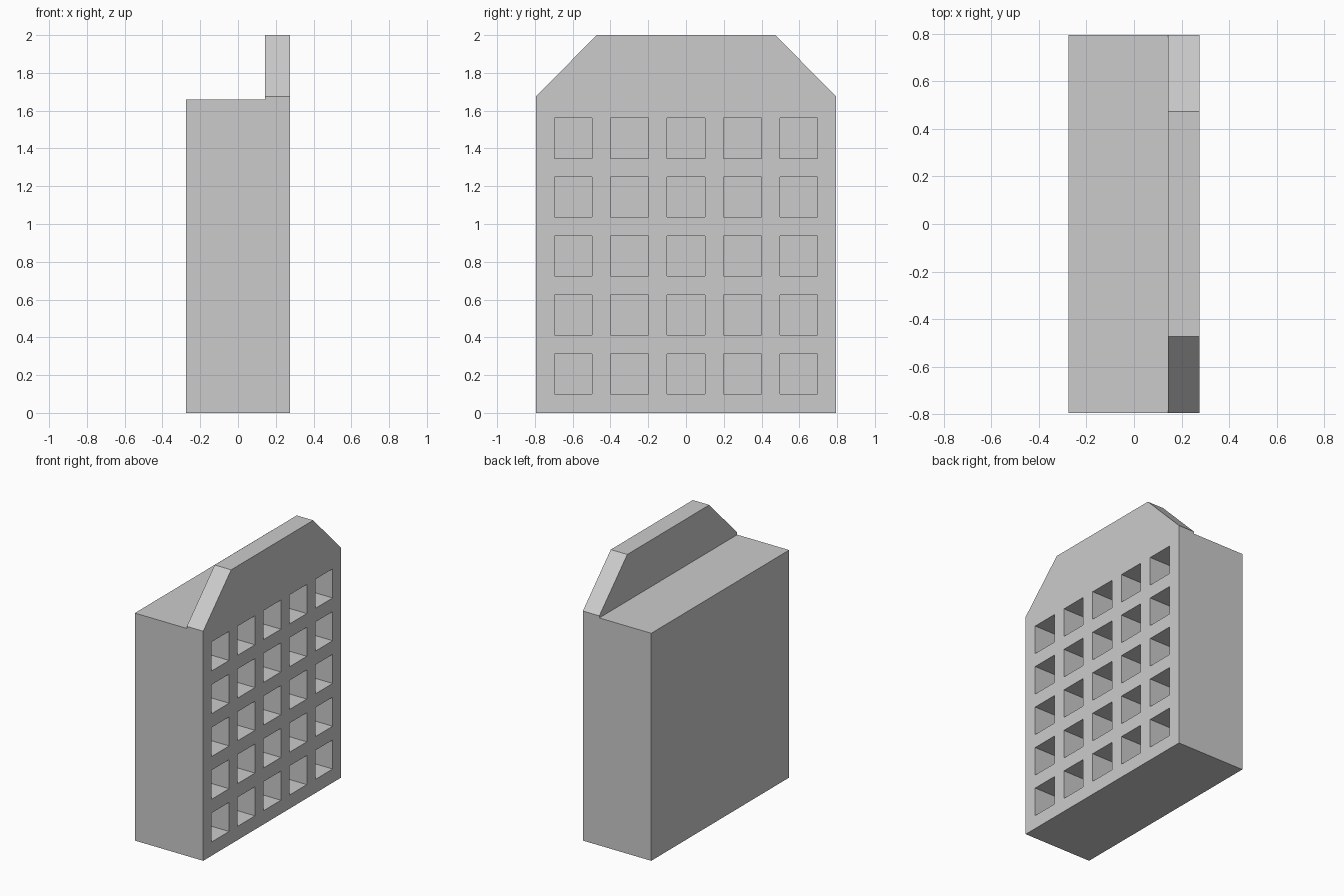
import bpy, bmesh

if "Cube" in bpy.data.objects:
    bpy.data.objects.remove(bpy.data.objects["Cube"])

FRONT, STEP, BACK = 0.276, 0.143, -0.276   # x planes
HALF, BODY_TOP = 0.795, 1.66               # cabinet half length and height
HOLE_DEPTH, N = 0.452, 5


def finish(bm, name):
    mesh = bpy.data.meshes.new(name)
    bm.to_mesh(mesh)
    bm.free()
    obj = bpy.data.objects.new(name, mesh)
    bpy.context.collection.objects.link(obj)
    return obj


def grid_lines(start, end, wall):
    """Alternating wall / opening coordinates for N openings."""
    hole = (end - start - (N + 1) * wall) / N
    lines = [start]
    for i in range(2 * N + 1):
        lines.append(lines[-1] + (hole if i % 2 else wall))
    return lines


def extrude_edges(bm, edges, x):
    geom = bmesh.ops.extrude_edge_only(bm, edges=edges)["geom"]
    for v in geom:
        if isinstance(v, bmesh.types.BMVert):
            v.co.x = x
    return [e for e in geom if isinstance(e, bmesh.types.BMEdge)
            and all(abs(v.co.x - x) < 1e-6 for v in e.verts)]


# Cabinet: lattice front with pushed-in pigeonholes, sides and closed back
bm = bmesh.new()
ys, zs = grid_lines(-HALF, HALF, 0.098), grid_lines(0, BODY_TOP, 0.1)
verts = [[bm.verts.new((FRONT, y, z)) for y in ys] for z in zs]
holes = []
for r in range(2 * N + 1):
    for c in range(2 * N + 1):
        f = bm.faces.new((verts[r][c], verts[r][c + 1],
                          verts[r + 1][c + 1], verts[r + 1][c]))
        if r % 2 and c % 2:
            holes.append(f)
rim = [e for e in bm.edges if e.is_boundary]
for f in bmesh.ops.extrude_discrete_faces(bm, faces=holes)["faces"]:
    for v in f.verts:
        v.co.x -= HOLE_DEPTH
ring = extrude_edges(bm, rim, STEP)
ring = extrude_edges(bm, ring, BACK)
bmesh.ops.edgeloop_fill(bm, edges=ring)
bmesh.ops.remove_doubles(bm, verts=bm.verts, dist=1e-5)
bmesh.ops.recalc_face_normals(bm, faces=bm.faces)
# open the strip of the top that the headboard covers
covered = [f for f in bm.faces if f.normal.z > 0.9
           and f.calc_center_median().x > STEP
           and f.calc_center_median().z > BODY_TOP - 0.01]
bmesh.ops.delete(bm, geom=covered, context='FACES_ONLY')
bmesh.ops.dissolve_limit(bm, angle_limit=0.01, verts=bm.verts, edges=bm.edges)
finish(bm, "cabinet")

# Headboard: clipped-corner panel rising flush with the front
bm = bmesh.new()
half = [(HALF, BODY_TOP), (HALF, 1.675), (0.473, 2.0)]
profile = half + [(-y, z) for y, z in reversed(half)]
face = bm.faces.new([bm.verts.new((STEP, y, z)) for y, z in profile])
new = bmesh.ops.extrude_face_region(bm, geom=[face], use_keep_orig=True)["geom"]
for v in new:
    if isinstance(v, bmesh.types.BMVert):
        v.co.x = FRONT
bmesh.ops.recalc_face_normals(bm, faces=bm.faces)
bottom = [f for f in bm.faces if f.normal.z < -0.9]
bmesh.ops.delete(bm, geom=bottom, context='FACES_ONLY')
finish(bm, "headboard")
